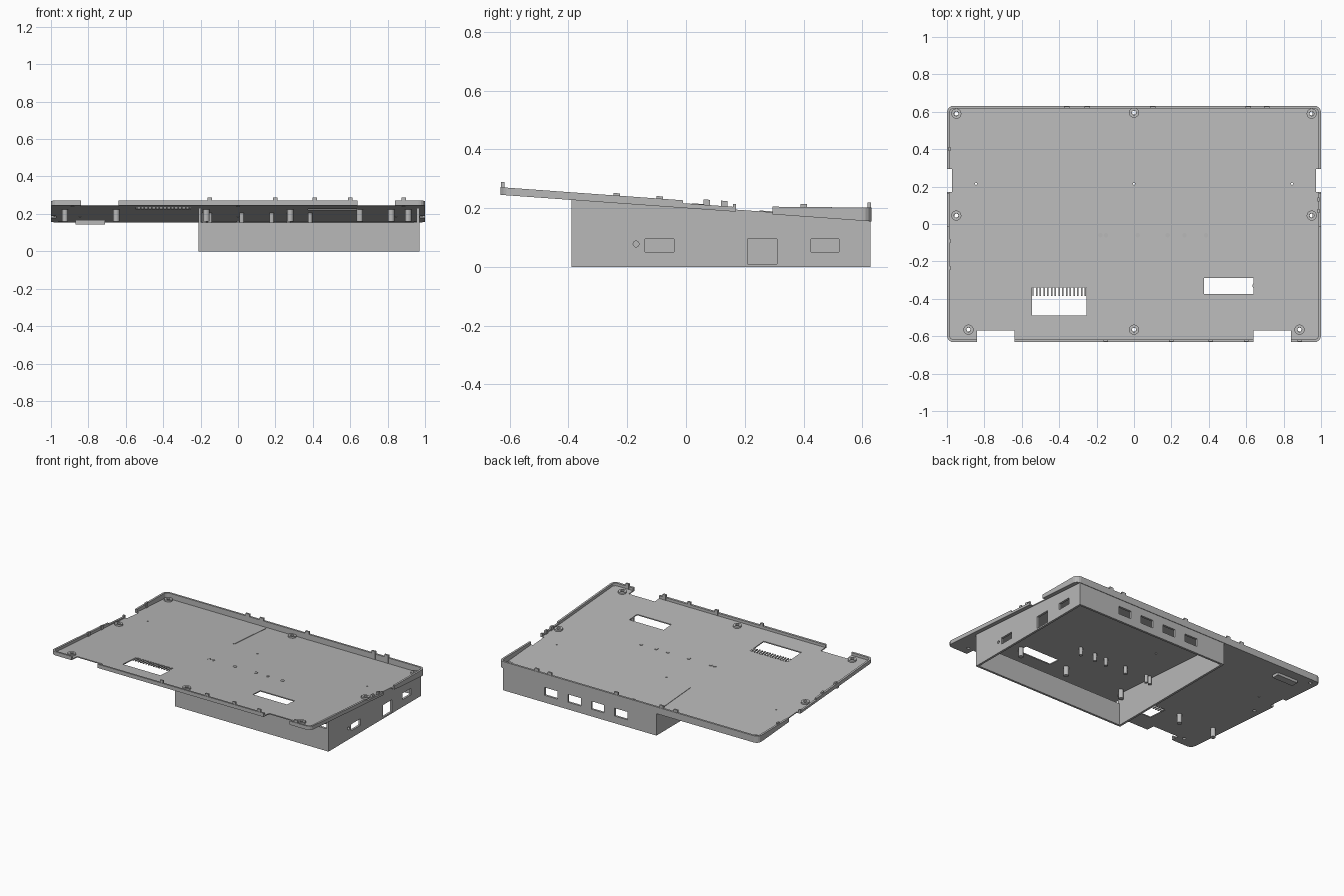
import bpy, bmesh, math
from mathutils import Matrix, Vector

if "Cube" in bpy.data.objects:
    bpy.data.objects.remove(bpy.data.objects["Cube"])

grey = bpy.data.materials.new("light_grey")
grey.use_nodes = True
colour = (0.48, 0.48, 0.48, 1)
grey.diffuse_color = colour
grey.node_tree.nodes["Principled BSDF"].inputs["Base Color"].default_value = colour

SLOPE = -0.0715


def tilt(y):
    """Height of the tray underside at depth y."""
    return 0.2 + SLOPE * y


def box(bm, x0, x1, y0, y1, z0, z1):
    size = Matrix.Diagonal((x1 - x0, y1 - y0, z1 - z0, 1))
    mid = Matrix.Translation(((x0 + x1) / 2, (y0 + y1) / 2, (z0 + z1) / 2))
    bmesh.ops.create_cube(bm, size=1, matrix=mid @ size)


def cyl(bm, x, y, z0, z1, r, axis="Z", sides=16):
    turn = Matrix.Rotation(math.pi / 2, 4, "Y") if axis == "X" else Matrix()
    mid = Matrix.Translation((x, y, (z0 + z1) / 2))
    bmesh.ops.create_cone(bm, cap_ends=True, segments=sides, radius1=r, radius2=r,
                          depth=z1 - z0, matrix=mid @ turn)


def finish(bm, name):
    bmesh.ops.recalc_face_normals(bm, faces=bm.faces)
    mesh = bpy.data.meshes.new(name)
    bm.to_mesh(mesh)
    bm.free()
    mesh.materials.append(grey)
    ob = bpy.data.objects.new(name, mesh)
    bpy.context.collection.objects.link(ob)
    return ob


def cut(ob, bm):
    """Subtract the cutter shapes in bm from ob."""
    cutter = finish(bm, "cutter")
    cutter.hide_render = True
    mod = ob.modifiers.new("cut", "BOOLEAN")
    mod.operation, mod.solver, mod.object = "DIFFERENCE", "EXACT", cutter
    graph = bpy.context.evaluated_depsgraph_get()
    mesh = bpy.data.meshes.new_from_object(ob.evaluated_get(graph))
    ob.modifiers.clear()
    ob.data = mesh
    bpy.data.objects.remove(cutter)


def shear(ob):
    """Tilt a flat part and raise the rim towards the back."""
    for v in ob.data.vertices:
        if v.co.z > 0.02:
            v.co.z *= 1 + 0.8 * max(0, (v.co.y - 0.3) / 0.33)
        v.co.z += tilt(v.co.y)


def outline(inset, r):
    hx, hy = 1 - inset, 0.632 - inset
    pts = []
    for k, (sx, sy) in enumerate(((1, 1), (-1, 1), (-1, -1), (1, -1))):
        for i in range(5):
            a = (k + i / 4) * math.pi / 2
            pts.append((sx * (hx - r) + r * math.cos(a), sy * (hy - r) + r * math.sin(a)))
    return pts


def slab(bm, pts, z0, z1):
    face = bm.faces.new([bm.verts.new((x, y, z0)) for x, y in pts])
    new = bmesh.ops.extrude_face_region(bm, geom=[face])["geom"]
    verts = [g for g in new if isinstance(g, bmesh.types.BMVert)]
    bmesh.ops.translate(bm, vec=(0, 0, z1 - z0), verts=verts)


screws = [(-0.95, 0.59), (0, 0.595), (0.95, 0.59), (-0.95, 0.045), (0.95, 0.045),
          (-0.885, -0.565), (0, -0.565), (0.885, -0.565)]

# Tray: rounded slab, hollowed to leave a floor and a rim
bm = bmesh.new()
slab(bm, outline(0, 0.035), 0, 0.026)
tray = finish(bm, "tray")
bm = bmesh.new()
slab(bm, outline(0.014, 0.022), 0.007, 0.1)
cut(tray, bm)

# Openings in the floor and gaps in the rim
bm = bmesh.new()
for s in (-1, 1):
    box(bm, *sorted((s * 0.64, s * 0.84)), -0.7, -0.57, -0.1, 0.1)
    box(bm, *sorted((s * 0.973, s * 1.1)), 0.17, 0.295, -0.1, 0.1)
    box(bm, *sorted((s * 0.975, s * 1.1)), -0.01, 0.16, 0.016, 0.1)
box(bm, -0.545, -0.255, -0.49, -0.34, -0.1, 0.1)
box(bm, 0.375, 0.64, -0.375, -0.29, -0.1, 0.1)
for x, y in screws:
    cyl(bm, x, y, -0.1, 0.1, 0.011)
for x in (-0.845, 0, 0.845):
    cyl(bm, x, 0.215, -0.1, 0.1, 0.006, sides=8)
cut(tray, bm)
shear(tray)

# Bars of the vent
bm = bmesh.new()
for i in range(15):
    x = -0.54 + i * 0.02
    box(bm, x - 0.004, x + 0.004, -0.386, -0.338, 0, 0.007)
shear(finish(bm, "vent_bars"))

# Raised rings round the screw holes
bm = bmesh.new()
for x, y in screws:
    cyl(bm, x, y, 0.004, 0.018, 0.027, sides=20)
rings = finish(bm, "screw_bosses")
bm = bmesh.new()
for x, y in screws:
    cyl(bm, x, y, -0.1, 0.1, 0.012)
cut(rings, bm)
shear(rings)

# Snap clips standing on the rim
bm = bmesh.new()
for x in (-0.15, 0.2, 0.41, 0.6, 0.885):
    box(bm, x - 0.012, x + 0.012, -0.629, -0.617, 0.006, 0.044)
for x in (-0.36, -0.25, 0.1, 0.61, 0.71):
    box(bm, x - 0.015, x + 0.015, 0.617, 0.629, 0.006, 0.036)
for s, ys in ((-1, (-0.235, -0.09, 0.4)), (1, (0.07, 0.13))):
    for y in ys:
        box(bm, s * 0.987 - 0.006, s * 0.987 + 0.006, y - 0.011, y + 0.011, 0.006, 0.034)
shear(finish(bm, "rim_clips"))

# Pegs under the floor, and their small heads on top
bm = bmesh.new()
for x in (-0.925, -0.65, -0.17, 0.28, 0.65, 0.82, 0.91):
    cyl(bm, x, -0.33, 0.16, tilt(-0.33) + 0.004, 0.017)
for x in (-0.18, -0.15, 0.02, 0.18, 0.27, 0.385):
    cyl(bm, x, -0.06, 0.15, tilt(-0.06) + 0.01, 0.012, sides=12)
finish(bm, "support_pegs")

# Small foot under the back corner
bm = bmesh.new()
box(bm, -0.87, -0.71, 0.51, 0.56, 0.142, tilt(0.53) + 0.002)
finish(bm, "foot_pad")

# Thin seam where the housing wall meets the floor
bm = bmesh.new()
box(bm, -0.212, -0.204, 0.25, 0.6, 0.005, 0.01)
shear(finish(bm, "floor_seam"))

# Housing: open frame below the tray, with side walls following the tilt
X0, X1, Y0, Y1, T = -0.212, 0.97, -0.39, 0.628, 0.015


def side_wall(x, name):
    bm = bmesh.new()
    box(bm, x, x + T, Y0, Y1, 0, 0.1)
    for v in bm.verts:
        if v.co.z > 0.05:
            v.co.z = tilt(v.co.y) + 0.003
    return finish(bm, name)


side_wall(X0, "housing_wall_right")
left = side_wall(X1 - T, "housing_wall_left")
bm = bmesh.new()
for y0, y1, z0 in ((-0.14, -0.04, 0.05), (0.21, 0.31, 0.01), (0.425, 0.52, 0.05)):
    box(bm, 0.9, 1.1, y0, y1, z0, 0.095)
hole = Matrix.Translation((X1, -0.17, 0.078)) @ Matrix.Rotation(math.pi / 2, 4, "Y")
bmesh.ops.create_cone(bm, cap_ends=True, segments=16, radius1=0.01, radius2=0.01,
                      depth=0.1, matrix=hole)
cut(left, bm)

bm = bmesh.new()
box(bm, X0 + T, X1 - T, Y0, Y0 + T, 0, 0.155)
finish(bm, "housing_wall_front")

bm = bmesh.new()
box(bm, X0 + T, X1 - T, Y1 - T, Y1, 0, tilt(Y1) + 0.003)
back = finish(bm, "housing_wall_back")
bm = bmesh.new()
for x in (0.06, 0.24, 0.42, 0.6):
    box(bm, x - 0.05, x + 0.05, 0.5, 0.8, 0.05, 0.105)
cut(back, bm)
